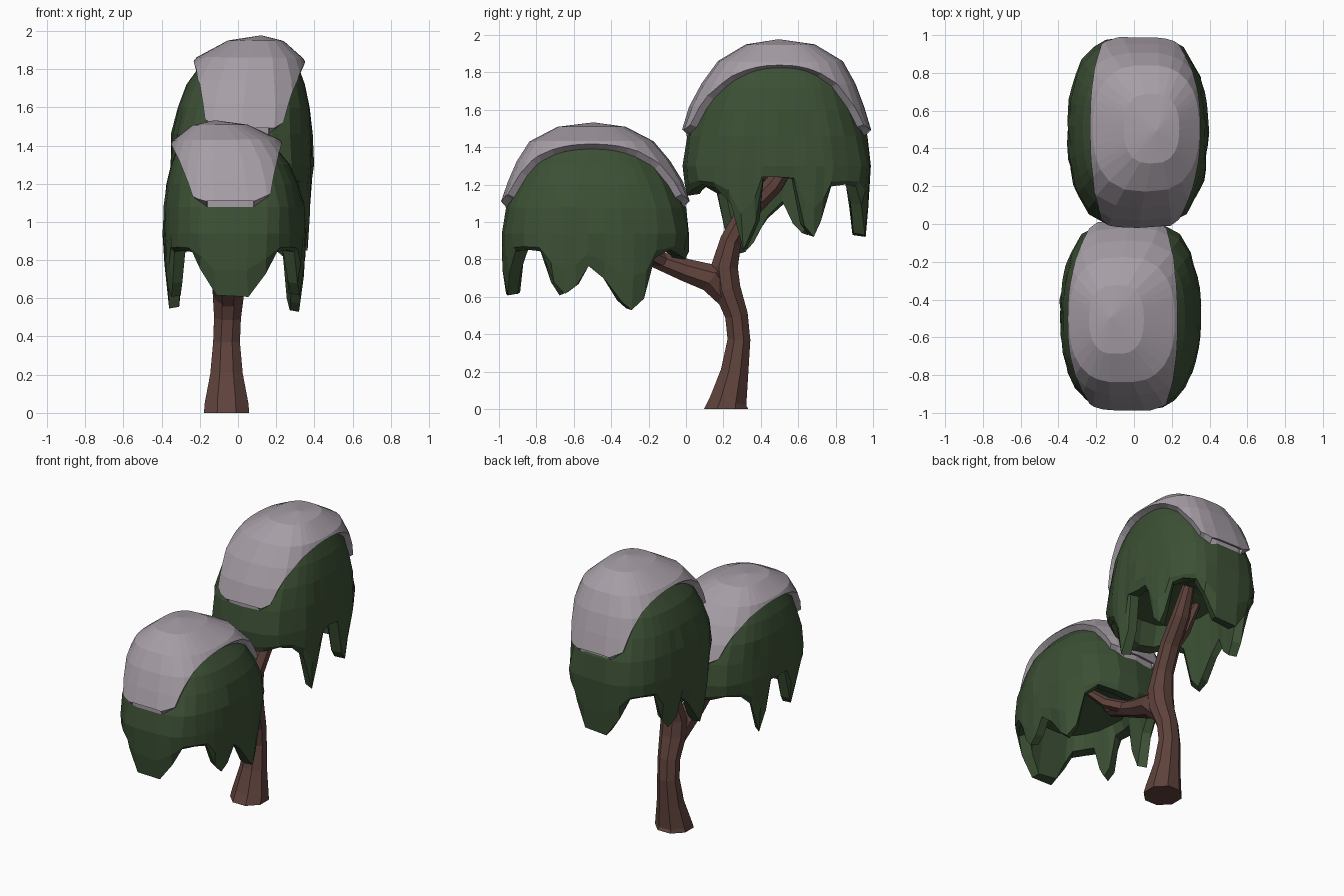
import bpy, bmesh, random
from math import sin, cos, radians, copysign, tau
from mathutils import Vector, Matrix

if "Cube" in bpy.data.objects:
    bpy.data.objects.remove(bpy.data.objects["Cube"])

random.seed(4)

def material(name, rgb):
    m = bpy.data.materials.new(name)
    m.diffuse_color = (*rgb, 1)
    m.use_nodes = True
    m.node_tree.nodes["Principled BSDF"].inputs["Base Color"].default_value = m.diffuse_color
    return m

LEAF = material("leaf_green", (0.045, 0.08, 0.035))
SNOW = material("snow", (0.38, 0.34, 0.38))
BARK = material("bark", (0.115, 0.055, 0.045))

def to_object(bm, name, mat):
    me = bpy.data.meshes.new(name)
    bm.to_mesh(me)
    bm.free()
    me.materials.append(mat)
    ob = bpy.data.objects.new(name, me)
    bpy.context.collection.objects.link(ob)
    return ob

# Lower hem of the canopy: (angle, height) per column, dips are hanging fronds
HEM = [(0, 1.24), (8, 1.23), (14, .98), (20, .92), (26, 1.0), (33, 1.19), (46, 1.2), (60, 1.19),
       (70, 1.09), (82, .93), (95, .92), (108, 1.06), (120, 1.19), (134, 1.2), (147, 1.19),
       (156, 1.0), (164, .93), (171, .98), (177, 1.1), (184, 1.02), (193, .88), (200, .83),
       (209, .9), (218, 1.15), (235, 1.2), (255, 1.16), (270, 1.14), (287, 1.17), (305, 1.2),
       (322, 1.18), (333, 1.1), (342, .85), (350, 1.0), (354, 1.24)]

# Dome rings: centre x, centre y, radius x, radius y, height
DOME = [(0, 0, .372, .505, 1.3), (0, 0, .365, .482, 1.46), (.01, 0, .345, .43, 1.6),
        (.02, .01, .31, .375, 1.72), (.04, .02, .25, .305, 1.83), (.07, .02, .13, .17, 1.91)]

def on_ring(angle, cx, cy, rx, ry, z):
    c, s = cos(radians(angle)), sin(radians(angle))
    return Vector((cx + rx * copysign(abs(c) ** .66, c),
                   cy + ry * copysign(abs(s) ** .83, s), z))

def canopy_surface(closed):
    """Dome from the hem upward; closed adds the hem and the hollow underside."""
    rings = []
    if closed:
        rings.append([on_ring(a, 0, 0, .27, .38, 1.32) for a, z in HEM])
        rings.append([on_ring(a, 0, 0, .295, .41, z + .01) for a, z in HEM])
        rings.append([on_ring(a, 0, 0, .35, .475, z) for a, z in HEM])
        rings.append([on_ring(a, 0, 0, .366, .495, z * .5 + .62) for a, z in HEM])
    for r in DOME:
        rings.append([on_ring(a, *r) for a, z in HEM])
    bm = bmesh.new()
    rows = [[bm.verts.new(p) for p in ring] for ring in rings]
    n = len(HEM)
    for lo, up in zip(rows, rows[1:]):
        for i in range(n):
            j = (i + 1) % n
            bm.faces.new((lo[i], lo[j], up[j], up[i]))
    top = bm.verts.new((.1, .01, 1.935))
    for i in range(n):
        bm.faces.new((rows[-1][i], rows[-1][(i + 1) % n], top))
    if closed:
        under = bm.verts.new((0, 0, 1.4))
        for i in range(n):
            bm.faces.new((rows[0][(i + 1) % n], rows[0][i], under))
    return bm

def canopy(label, place):
    # Foliage, slightly roughened
    bm = canopy_surface(True)
    for v in bm.verts:
        if v.co.z < 1.6:
            v.co.x += random.uniform(-.008, .008)
            v.co.y += random.uniform(-.006, .006)
    bm.transform(place)
    to_object(bm, label + "_foliage", LEAF)
    # Snow strip: the same dome trimmed by planes, then thickened outward
    bm = canopy_surface(False)
    cuts = [((0, 0, 1.46), (0, 0, -1)), ((-.22, 0, 1.83), (-1, 0, -.15)),
            ((.285, 0, 1.8), (1, 0, -.3)),
            ((-.16, 0, 1.51), (-1, 0, -1.2)), ((.2, 0, 1.51), (1, 0, -1.2))]
    for co, no in cuts:
        bmesh.ops.bisect_plane(bm, geom=bm.verts[:] + bm.edges[:] + bm.faces[:],
                               plane_co=co, plane_no=Vector(no), clear_outer=True)
    bm.transform(place)
    ob = to_object(bm, label + "_snow", SNOW)
    mod = ob.modifiers.new("thickness", 'SOLIDIFY')
    mod.thickness = .042
    mod.offset = 1

high = Matrix.Translation((.02, .485, 0))
low = (Matrix.Translation((-.02, -.485, -.193)) @ Matrix.Rotation(tau / 2, 4, 'Z')
       @ Matrix.Diagonal((1, 1, .87, 1)))
canopy("high", high)
canopy("low", low)

def limb(name, pts, sides=8, first=None):
    """Sweep a ring along (x, y, z, radius) points."""
    bm = bmesh.new()
    cs = [Vector(p[:3]) for p in pts]
    rows = []
    for k, c in enumerate(cs):
        t = (cs[min(k + 1, len(cs) - 1)] - cs[max(k - 1, 0)]).normalized()
        if k == 0 and first:
            t = Vector(first)
        side = Vector((1, 0, 0))
        side = (side - t * side.dot(t)).normalized()
        other = t.cross(side)
        r = pts[k][3]
        wide = r if k == 0 else r * 1.15
        rows.append([bm.verts.new(c + side * wide * cos(tau * (i + .5) / sides)
                                  + other * r * sin(tau * (i + .5) / sides))
                     for i in range(sides)])
    for lo, up in zip(rows, rows[1:]):
        for i in range(sides):
            j = (i + 1) % sides
            bm.faces.new((lo[i], lo[j], up[j], up[i]))
    bm.faces.new(rows[0][::-1])
    bm.faces.new(rows[-1])
    to_object(bm, name, BARK)

# Bent trunk, forking into the two canopies
limb("trunk", [(-.06, .215, 0, .128), (-.06, .225, .04, .108), (-.06, .26, .2, .08),
               (-.06, .283, .37, .066), (-.055, .27, .5, .066), (-.05, .22, .64, .078),
               (-.05, .205, .76, .078), (-.045, .24, .9, .062), (-.03, .33, 1.06, .06),
               (0, .47, 1.2, .055), (.03, .58, 1.36, .035)], first=(0, 0, 1))
limb("low_branch", [(-.055, .25, .56, .055), (-.05, .14, .7, .085), (-.05, 0, .742, .066),
                    (-.04, -.16, .8, .05), (-.08, -.3, .86, .038), (-.12, -.42, .96, .025)])
# Side twigs reaching into the hollows
limb("low_twig", [(-.04, -.1, .78, .045), (.05, -.22, .84, .038), (.14, -.32, .95, .022)], 6)
limb("high_twig", [(-.035, .3, 1.02, .05), (-.1, .38, 1.17, .04), (-.16, .44, 1.36, .022)], 6)
